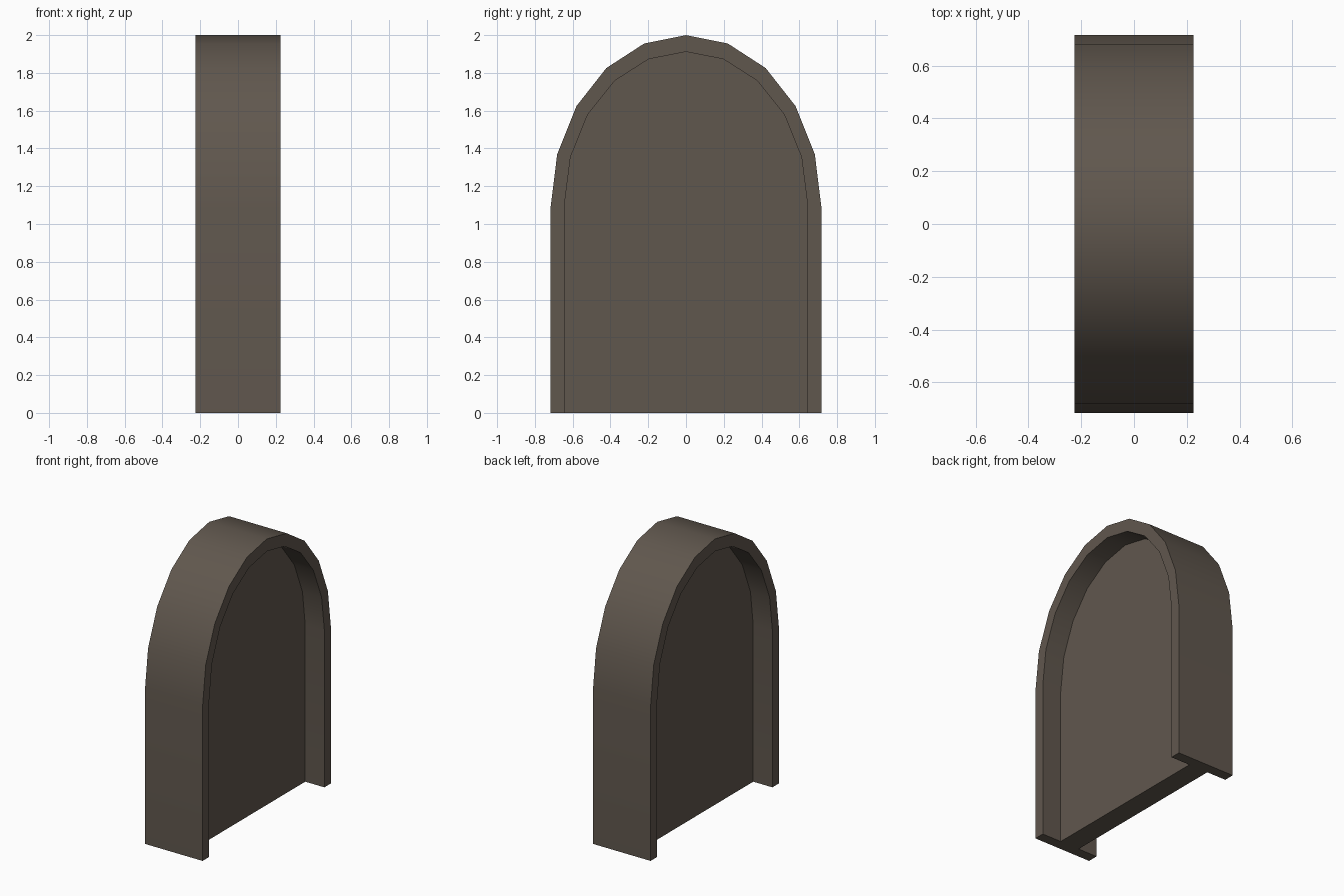
import bpy, bmesh, math

if "Cube" in bpy.data.objects:
    bpy.data.objects.remove(bpy.data.objects["Cube"])

stone = bpy.data.materials.new("dark brown stone")
stone.diffuse_color = (0.118, 0.096, 0.076, 1)
stone.use_nodes = True
stone.node_tree.nodes["Principled BSDF"].inputs["Base Color"].default_value = stone.diffuse_color


def arch(half_width, spring, top):
    """Open arch outline in (y, z): two jambs and a ten-segment elliptical head."""
    pts = [(half_width, 0)]
    for i in range(11):
        a = math.pi * i / 10
        pts.append((half_width * math.cos(a), spring + (top - spring) * math.sin(a)))
    pts.append((-half_width, 0))
    return pts


def finish(name, bm):
    bmesh.ops.recalc_face_normals(bm, faces=bm.faces)
    me = bpy.data.meshes.new(name)
    bm.to_mesh(me)
    bm.free()
    me.materials.append(stone)
    ob = bpy.data.objects.new(name, me)
    bpy.context.collection.objects.link(ob)
    bpy.ops.object.select_all(action='DESELECT')
    ob.select_set(True)
    bpy.context.view_layer.objects.active = ob
    bpy.ops.object.shade_smooth_by_angle(angle=math.radians(30))
    return ob


def verts(bm, pts, x):
    return [bm.verts.new((x, y, z)) for y, z in pts]


outer = arch(0.717, 1.088, 2.0)
inner = arch(0.643, 1.105, 1.912)

# Arched frame: a closed band with square cross-section
bm = bmesh.new()
D = 0.225
rings = [verts(bm, outer, D), verts(bm, outer, -D),
         verts(bm, inner, -D), verts(bm, inner, D)]
for k in range(4):
    a, b = rings[k], rings[(k + 1) % 4]
    for i in range(len(a) - 1):
        bm.faces.new((a[i], a[i + 1], b[i + 1], b[i]))
for i in (0, -1):
    bm.faces.new([r[i] for r in rings])
finish("arched_frame", bm)

# Recessed panel filling the arch, set back from both sides
bm = bmesh.new()
P = 0.075
right, left = verts(bm, inner, P), verts(bm, inner, -P)
bm.faces.new(right)
bm.faces.new(left[::-1])
n = len(inner)
for i in range(n):
    j = (i + 1) % n
    bm.faces.new((right[i], left[i], left[j], right[j]))
finish("recessed_panel", bm)
